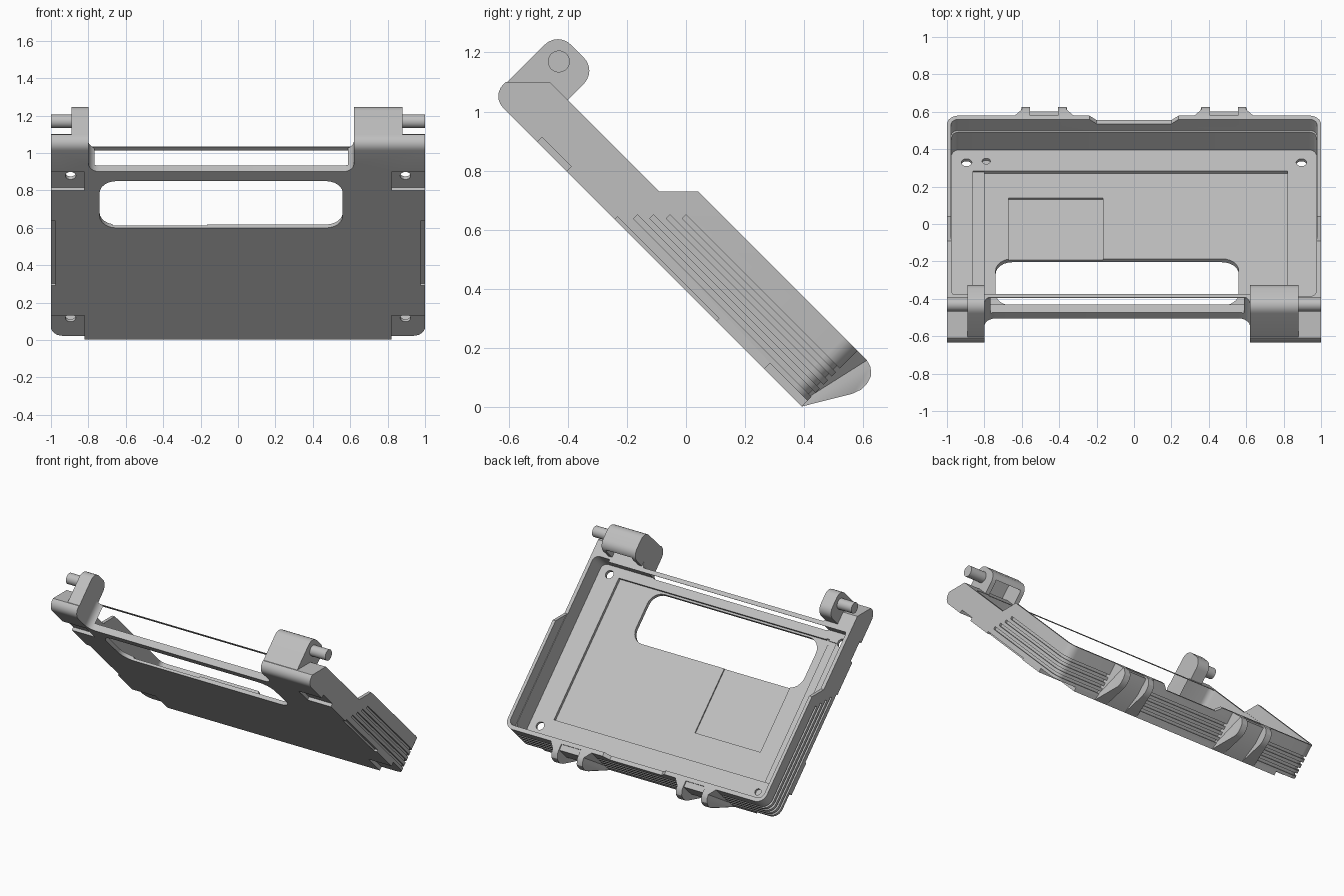
import bpy, bmesh, math

if "Cube" in bpy.data.objects:
    bpy.data.objects.remove(bpy.data.objects["Cube"])

TILT = -math.pi / 4          # whole tray leans back; parts use x, along (u), depth (n)
BASE, FLOOR, END = 0.279, 0.325, 0.275

grey = bpy.data.materials.new("plain_grey")
grey.use_nodes = True
colour = (0.52, 0.52, 0.52, 1)
grey.diffuse_color = colour
grey.node_tree.nodes["Principled BSDF"].inputs["Base Color"].default_value = colour


def finish(name, bm):
    bmesh.ops.recalc_face_normals(bm, faces=bm.faces)
    mesh = bpy.data.meshes.new(name)
    bm.to_mesh(mesh)
    bm.free()
    mesh.materials.append(grey)
    obj = bpy.data.objects.new(name, mesh)
    bpy.context.scene.collection.objects.link(obj)
    obj.rotation_euler.x = TILT
    return obj


def round_edges(bm, axis, r, keep=lambda v: True):
    """Round the edges that run along one axis."""
    edges = []
    for e in bm.edges:
        d = (e.verts[1].co - e.verts[0].co).normalized()
        if abs(d[axis]) > 0.99 and all(keep(v.co) for v in e.verts):
            edges.append(e)
    bmesh.ops.bevel(bm, geom=edges, offset=r, segments=6, profile=0.5, affect='EDGES')


def box(name, x, u, n, r=0, axis=2):
    bm = bmesh.new()
    bmesh.ops.create_cube(bm, size=1)
    for v in bm.verts:
        v.co = [s[0] if c < 0 else s[1] for c, s in zip(v.co, (x, u, n))]
    if r:
        round_edges(bm, axis, r)
    return finish(name, bm)


def prism(bm, profile, x0, x1):
    """Extrude a (u, n) profile across x."""
    ends = [[bm.verts.new((x, u, n)) for u, n in profile] for x in (x0, x1)]
    bm.faces.new(ends[0])
    bm.faces.new(ends[1][::-1])
    k = len(profile)
    for i in range(k):
        j = (i + 1) % k
        bm.faces.new((ends[0][i], ends[0][j], ends[1][j], ends[1][i]))
    return ends


def rod(name, x, u, n, r, length, axis):
    bm = bmesh.new()
    bmesh.ops.create_cone(bm, segments=32, radius1=r, radius2=r, depth=length, cap_ends=True)
    for v in bm.verts:
        a, b, c = v.co
        v.co = (x + c, u + a, n + b) if axis == 0 else (x + a, u + b, n + c)
    return finish(name, bm)


def cut(obj, cutters):
    """Subtract the cutters, keep the result, then drop the cutters."""
    for c in cutters:
        c.hide_render = True
        mod = obj.modifiers.new("cut", 'BOOLEAN')
        mod.operation, mod.solver, mod.object = 'DIFFERENCE', 'EXACT', c
    bpy.context.view_layer.update()
    result = obj.evaluated_get(bpy.context.evaluated_depsgraph_get())
    mesh = bpy.data.meshes.new_from_object(result)
    obj.modifiers.clear()
    obj.data = mesh
    for c in cutters:
        bpy.data.objects.remove(c)


# Tray body: side profile with stepped walls and rounded hinge end
outline = [(END, BASE), (END, 0.545), (-0.488, 0.545), (-0.58, 0.4525),
           (-1.103, 0.4525), (-1.209, 0.346)]
for i in range(7):
    a = math.pi + i * math.pi / 12
    outline.append((-1.154 + 0.055 * math.cos(a), BASE + 0.055 + 0.055 * math.sin(a)))
bm = bmesh.new()
prism(bm, outline, -1, 1)
round_edges(bm, 2, 0.065, lambda co: co.y > END - 0.01)
tray = finish("tray", bm)

cutters = [
    box("cavity", (-0.975, 0.975), (-1.0, 0.235), (FLOOR, 0.8), 0.04),
    box("cavity_lip", (-0.978, 0.978), (-0.9, 0.247), (0.46, 0.8), 0.04),
    box("hinge_gap", (-0.8, 0.62), (-1.6, -0.993), (0.1, 0.8), 0.06),
    box("window", (-0.74, 0.56), (-0.922, -0.568), (0.1, 0.4), 0.09),
    box("floor_pocket", (-0.8, 0.82), (-0.935, 0.076), (0.305, 0.4)),
    box("side_channel", (-0.86, -0.79), (-0.93, 0.076), (0.316, 0.4)),
    box("floor_panel", (-0.67, -0.165), (-0.6, -0.11), (0.296, 0.4)),
]

# Lowered middle of the lower wall, with sloping ends
bm = bmesh.new()
ends = prism(bm, [(0.2, 0.51), (0.4, 0.51), (0.4, 0.6), (0.2, 0.6)], -0.2, 0.2)
for side, verts in zip((-1, 1), ends):
    for v in verts[2:]:
        v.co.x += side * 0.1
cutters.append(finish("wall_dip", bm))

# Screw holes, corner recesses and side notches on both sides
for s in (-1, 1):
    span = sorted((s * 0.82, s * 1.1))
    cutters += [
        rod("lower_hole", s * 0.895, 0.14, 0.3, 0.028, 0.3, 2),
        rod("upper_hole", s * 0.895, -0.94, 0.3, 0.028, 0.3, 2),
        box("lower_recess", span, (0.095, 0.4), (0.2, 0.306)),
        box("upper_recess", span, (-0.99, -0.85), (0.2, 0.302)),
        box("side_notch", sorted((s * 0.977, s * 1.1)), (-0.62, -0.134), (0.2, 0.292)),
    ]
for u in (0.15, -0.92):
    cutters.append(rod("blind_hole", -0.79, u, 0.36, 0.022, 0.1, 2))

# Grooves wrapping round the sides and the lower wall
for i in range(4):
    n = 0.335 + i * 0.039
    groove = box("groove", (-1.2, 1.2), (n - 0.912, 0.5), (n - 0.009, n + 0.009))
    cut(groove, [box("groove_core", (-0.987, 0.987), (-1.5, END - 0.013), (0, 1), 0.055)])
    cutters.append(groove)
cut(tray, cutters)


# Hinge arms and pins
def arm(name, x0, x1):
    bm = bmesh.new()
    prism(bm, [(-1.205, 0.33), (-1.018, 0.33), (-1.018, 0.592), (-1.205, 0.592)], x0, x1)
    round_edges(bm, 0, 0.062, lambda co: co.z > 0.5)
    return finish(name, bm)


right_arm = arm("right_hinge_arm", -0.89, -0.8)
left_arm = arm("left_hinge_arm", 0.62, 0.88)
cut(left_arm, [box("arm_hollow", (0.65, 0.85), (-1.165, -0.9), (0.38, 0.555))])
rod("right_hinge_pin", -0.93, -1.131, 0.523, 0.037, 0.14, 0)
rod("left_hinge_pin", 0.93, -1.131, 0.523, 0.037, 0.14, 0)

# Thin strip spanning the hinge gap
box("hinge_strip", (-0.975, 0.86), (-1.01, -0.982), (0.449, 0.4525))

# Lower lugs: two flared fins with a bridge between them
fin = [(0.26, BASE), (0.275, BASE), (0.365, 0.43), (0.376, 0.46), (0.376, 0.49),
       (0.368, 0.517), (0.345, 0.538), (0.32, 0.545), (0.26, 0.545)]
bridge = [(0.26, BASE), (0.275, BASE), (0.315, 0.42), (0.315, 0.535), (0.26, 0.54)]
for side, word in ((-1, "right"), (1, "left")):
    mid = side * 0.48
    bm = bmesh.new()
    prism(bm, bridge, mid - 0.08, mid + 0.08)
    finish(word + "_lug_bridge", bm)
    for k, which in ((-1, "a"), (1, "b")):
        bm = bmesh.new()
        inner, outer = prism(bm, fin, mid + k * 0.075, mid + k * 0.12)
        for v in outer:
            if v.co.y < 0.28:
                v.co.x += k * 0.05
        bmesh.ops.triangulate(bm, faces=[f for f in bm.faces if len(f.verts) > 4])
        finish(word + "_lug_fin_" + which, bm)

# Smooth rounded surfaces, keep hard edges
bpy.ops.object.select_all(action='DESELECT')
for obj in bpy.context.scene.objects:
    if obj.type == 'MESH':
        obj.select_set(True)
        bpy.context.view_layer.objects.active = obj
bpy.ops.object.shade_smooth_by_angle(angle=math.radians(30))
